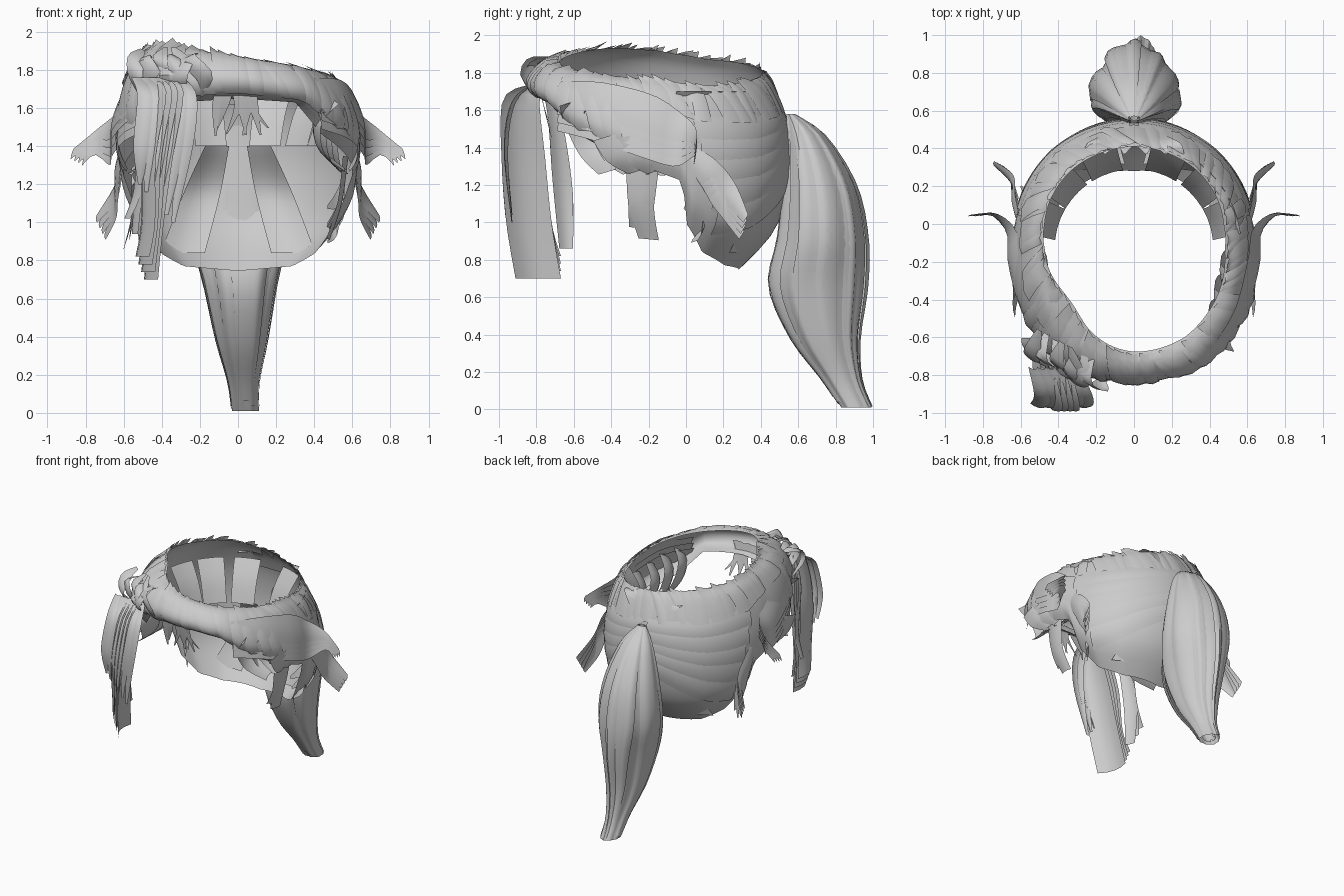
import bpy, random
from math import sin, cos, pi, radians, exp
from mathutils import Vector

random.seed(7)
if "Cube" in bpy.data.objects:
    bpy.data.objects.remove(bpy.data.objects["Cube"])

GREY = (0.6, 0.6, 0.6, 1)
hair = bpy.data.materials.new("hair grey")
hair.use_nodes = True
hair.diffuse_color = GREY
hair.node_tree.nodes["Principled BSDF"].inputs["Base Color"].default_value = GREY


def jit(a):
    return random.uniform(-a, a)


def spline(pts, t):
    """Smooth curve through pts, t from 0 to 1."""
    pts = [Vector(p) for p in pts]
    n = len(pts) - 1
    i = min(int(t * n), n - 1)
    s = t * n - i
    a, b, c, d = (pts[max(0, min(n, i + k))] for k in (-1, 0, 1, 2))
    return b + (c - a) * (s / 2) + (a * 2 - b * 5 + c * 4 - d) * (s * s / 2) \
        + (b * 3 - a - c * 3 + d) * (s ** 3 / 2)


def build(name, sheets):
    """Join grids (f, nu, nv) of surface points into one smooth object."""
    verts, faces = [], []
    for f, nu, nv in sheets:
        base = len(verts)
        verts += [f(i / nu, j / nv) for i in range(nu + 1) for j in range(nv + 1)]
        for i in range(nu):
            for j in range(nv):
                a = base + i * (nv + 1) + j
                faces.append((a, a + 1, a + nv + 2, a + nv + 1))
    me = bpy.data.meshes.new(name)
    me.from_pydata(verts, [], faces)
    me.materials.append(hair)
    ob = bpy.data.objects.new(name, me)
    bpy.context.collection.objects.link(ob)
    bpy.ops.object.select_all(action='DESELECT')
    ob.select_set(True)
    bpy.context.view_layer.objects.active = ob
    bpy.ops.object.shade_smooth_by_angle(angle=radians(45))


def lock(path, widths, side, bulge=(0, 0, 0), mirror=1, nu=14, nv=4):
    """A curved ribbon: side is its width direction, bulge its arch."""
    side, bulge = Vector(side).normalized(), Vector(bulge)

    def f(u, v):
        w = spline([(x, 0, 0) for x in widths], u).x
        p = spline(path, u) + side * w * (v - 0.5) + bulge * w * (1 - (2 * v - 1) ** 2)
        return Vector((p.x * mirror, p.y, p.z))
    return f, nu, nv


# Cap profiles: angle from the front, then (radius, height) from rim to hem
PROFILES = [
    (0, [(.55, 1.86), (.61, 1.87), (.68, 1.81), (.71, 1.75), (.68, 1.69), (.60, 1.65)]),
    (30, [(.54, 1.86), (.61, 1.86), (.68, 1.80), (.71, 1.73), (.69, 1.66), (.60, 1.63)]),
    (46, [(.52, 1.86), (.59, 1.84), (.66, 1.75), (.70, 1.64), (.69, 1.54), (.61, 1.46)]),
    (88, [(.48, 1.84), (.54, 1.78), (.60, 1.65), (.635, 1.50), (.64, 1.38), (.60, 1.27)]),
    (101, [(.49, 1.82), (.55, 1.75), (.61, 1.60), (.64, 1.45), (.64, 1.32), (.60, 1.22)]),
    (104, [(.49, 1.82), (.56, 1.74), (.62, 1.56), (.645, 1.36), (.62, 1.15), (.53, 1.0)]),
    (118, [(.51, 1.80), (.57, 1.73), (.63, 1.54), (.655, 1.30), (.61, 1.03), (.46, .84)]),
    (140, [(.53, 1.80), (.58, 1.72), (.65, 1.52), (.67, 1.26), (.61, .97), (.44, .77)]),
    (180, [(.54, 1.80), (.59, 1.73), (.66, 1.54), (.68, 1.26), (.61, .97), (.41, .745)])]


def cap(phi, t, off=0.0):
    s = (phi + 180) % 360 - 180
    tuck_in = .08 * exp(-((s + 48) / 28) ** 2) * (1 - t) ** 4
    a = abs(s)
    for (a0, p0), (a1, p1) in zip(PROFILES, PROFILES[1:]):
        if a <= a1:
            s = (a - a0) / (a1 - a0)
            break
    q = spline([(*p, 0) for p in p0], t).lerp(spline([(*p, 0) for p in p1], t), s)
    r = q.x + off - tuck_in
    x = r * sin(radians(phi))
    return Vector((x, -0.13 - r * cos(radians(phi)), q.y - 0.16 * x * (1 - t) + tuck_in / 4))


def patch(p0, p1, ta, tb, wa, wb, off):
    """A lock lying on the cap from angle p0 to p1 and from depth ta to tb."""
    def f(u, v):
        t = ta + (tb - ta) * u + (wa + (wb - wa) * u) * (v - .5)
        return cap(p0 + (p1 - p0) * u, max(0, min(1, t)), off + 0.008 * sin(pi * v))
    return f, 14, 4


# Cap shell
build("hair_cap", [(lambda u, v: cap(360 * u, v), 120, 18)])

# Overlapping slanted tufts around the open crown
tufts = []
for k in range(56):
    c, w = k * 360 / 56 + jit(2), 4.5 + jit(1.5)
    front = abs((c + 180) % 360 - 180) < 60
    o, slant, up = .006 + jit(.006), 8 + jit(6), random.uniform(0, .04)

    def tuft(u, v, c=c, w=w, o=o, slant=slant, up=up, end=.85 if front else .35):
        p = cap(c + w * (2 * v - 1) + slant * u, end * u, o + .01 * sin(pi * v))
        p.z += up * (1 - u) ** 6 * (1 - v)
        return p
    tufts.append((tuft, 8, 2))
build("crown_tufts", tufts)

# Long locks combed back from the temples to the tail
combed = []
for m in (1, -1):
    for k in range(5):
        t = .40 + .1 * k
        combed.append(patch(m * (106 + 3 * k), m * 178, t, .38 + .05 * k, .16, .1, .004 + jit(.002)))
build("combed_back_locks", combed)

# Inner panels behind the opening
panels = []
for c in (-72, -48, -20, 20, 48, 72):
    def panel(u, v, c=c):
        q = spline([(.57, 1.70, 0), (.48, 1.56, 0), (.42, 1.4, 0)], u)
        a = radians(180 + c + (10 + 2 * u) * (2 * v - 1))
        return Vector((q.x * sin(a), -0.13 - q.x * cos(a), q.y))
    panels.append((panel, 6, 3))
for m in (1, -1):
    panels.append(lock([(m * .11, .30, 1.40), (m * .19, .40, 1.15), (m * .29, .26, .84)],
                       (.13, .2, .24), (1, -m * .25, 0), (0, .1, 0)))
build("inner_panels", panels)

# Swept side locks ending in flicked tips
for name, m in (("left", 1), ("right", -1)):
    sweep = []
    for k in range(4):
        d = k * .045
        sweep.append(lock([(.42, -.68, 1.69 - d), (.56, -.47, 1.66 - d), (.635, -.2, 1.58 - d),
                           (.65, -.04, 1.51 - d), (.74, .05, 1.46 - .5 * d), (.87 - .02 * k, .045, 1.36 - .25 * d)],
                          (.14, .19, .22, .16, .08, .06), (-.3, .15, 1), (.06, 0, 0), m))
    build(name + "_swept_lock", sweep)
    flick = []
    for k in range(4):
        d = .03 * k
        flick.append(lock([(.61, .02 + d, 1.36 - d), (.63, .12 + d / 2, 1.27 - d),
                           (.64, .23, 1.16 - d), (.74 - d / 2, .32 - d / 4, 1.02 - d)],
                          (.1, .15, .12, .05), (0, .6, 1), (.12, 0, 0), m))
    build(name + "_flicked_lock", flick)
    ear = []
    for k in range(4):
        ear.append(lock([(.63, -.42 + .1 * k, 1.46), (.62, -.34 + .1 * k, 1.35), (.58, -.27 + .1 * k, 1.27)],
                        (.16, .17, .08), (0, 1, .3), (.08, 0, 0), m, nu=8))
    build(name + "_temple_locks", ear)
    # Curls tucked inward under the temple
    tuck = []
    for k in range(4):
        y = -.56 + .13 * k
        tuck.append(lock([(.52 + .03 * k, y - .06, 1.64 - .03 * k), (.42 + .03 * k, y, 1.54 - .03 * k),
                          (.44 + .03 * k, y + .08, 1.38 - .03 * k), (.57, y + .14, 1.27)],
                         (.12, .18, .18, .1), (-.2, 1, .3), (-.1, 0, 0), m, nu=10))
    build(name + "_tucked_curls", tuck)
    nape = [lock([(.56, .12, 1.2), (.52, .06 + .02 * k, 1.12 - .07 * k), (.47, -.01 + .02 * k, 1.08 - .09 * k)],
                 (.14, .1, .02), (0, .4, 1), (0, 0, 0), m, nu=6) for k in range(3)]
    build(name + "_nape_tips", nape)

# Sideburn on the left, thin wisp on the right
build("sideburn", [lock([(.56, -.23, 1.34), (.53, -.24, 1.1), (.47, -.25 + .05 * k, .97 - .06 * k)],
                        (.18, .14, .11), (.1, 1, -.1), (.1, 0, 0)) for k in range(2)])
build("right_wisp", [lock([(-.55, .1, 1.2), (-.55, .13, 1.05), (-.60 + .03 * k, .2, .86 + .05 * k)],
                          (.08, .07, .01), (.3, 1, .4), nu=8) for k in range(2)])

# Fringe hanging at the right of the forehead
fringe = []
for k in range(4):
    d = .03 * k
    fringe.append(lock([(-.33 - d, -.78, 1.74), (-.31 - d, -.88, 1.66), (-.37 - d, -.87, 1.35),
                        (-.42 - d / 2, -.84, 1.0), (-.45 - d / 2, -.79, .70 + .04 * k)],
                       (.1, .2, .24, .25, .25), (-.25, 1, 0), (-.15, -.05, 0)))
for k in range(3):
    fringe.append(lock([(-.45, -.74, 1.72), (-.48 - .02 * k, -.70, 1.55), (-.52, -.66, 1.2),
                        (-.50 - .04 * k, -.64, .86 + .08 * k)], (.06, .08, .11, .08), (-.4, 1, 0), (-.15, 0, 0)))
for k in range(6):
    x = -.26 - .045 * k
    fringe.append(lock([(x - .05, -.76, 1.76), (x, -.91, 1.66), (x - .02, -.96, 1.4), (-.34 - .035 * k, -.93, 1.0 + .04 * k)],
                       (.05, .09, .09, .02), (1, -.2, 0), (0, -.15, 0)))
build("hanging_fringe", fringe)

# Curled knot above the fringe and loose wisps on the forehead
wisps = []
for k in range(8):
    x = -.50 + .04 * k
    y = -.64 - .15 * k / 7
    wisps.append(lock([(x, y + .08, 1.88 + jit(.04)), (x + jit(.05), y - .03, 1.86), (x + jit(.05), y - .07, 1.76),
                       (x + jit(.06), y + .02, 1.66)], (.03, .1, .1, .03), (1, -.6, jit(.5)), (0, -.12, 0), nu=8))
for k in range(7):
    x = -.08 + .03 * k
    wisps.append(lock([(x, -.78, 1.72), (x + jit(.04), -.76, 1.62), (x + jit(.08), -.72, 1.5 + jit(.05))],
                      (.06, .05, .01), (1, 0, jit(.3)), nu=6, nv=2))
build("forehead_wisps", wisps)

# Tail: core loft of (height, centre y, half depth, half width)
RINGS = [(1.58, .56, .02, .03), (1.46, .64, .10, .12), (1.2, .71, .18, .20), (.92, .725, .22, .23),
         (.66, .70, .24, .18), (.38, .74, .17, .13), (.16, .83, .10, .08), (.01, .91, .08, .07)]


def tail(a, t, off=0.0):
    p = spline([r[1:] for r in RINGS], t)
    z = spline([(r[0], 0, 0) for r in RINGS], t).x
    g = 1 + off + .04 * cos(9 * a)
    taper = 1 - .2 * cos(a)
    return Vector((.04 * t * t + p.z * g * taper * sin(a), p.x + p.y * g * cos(a), z))


build("ponytail", [(lambda u, v: tail(2 * pi * v, u), 28, 54)])

# Separate locks wrapping the tail, and a few inside its open end
strands = []
for k in range(22):
    c, w, o, tw = k * pi / 8, .22 + jit(.06), .02 + jit(.06), jit(.3)
    if k > 15:
        c, w, o = k * pi / 3, .6, -.4
    end = 1 - random.uniform(0, .08)

    def strand(u, v, c=c, w=w, o=o, tw=tw, end=end):
        return tail(c + tw * u + w * (2 * v - 1), u * end, o + .04 * sin(pi * v))
    strands.append((strand, 22, 3))
build("ponytail_locks", strands)

# Spiky tips above the tail root
build("tail_root_tips", [lock([(x / 2, .48, 1.62), (x, .43, 1.74), (x * 1.3, .37, 1.84 - abs(x) / 2)],
                              (.08, .09, .01), (1, 0, 0), nu=6, nv=2) for x in (-.2, -.12, -.04, .05, .13, .2)])
